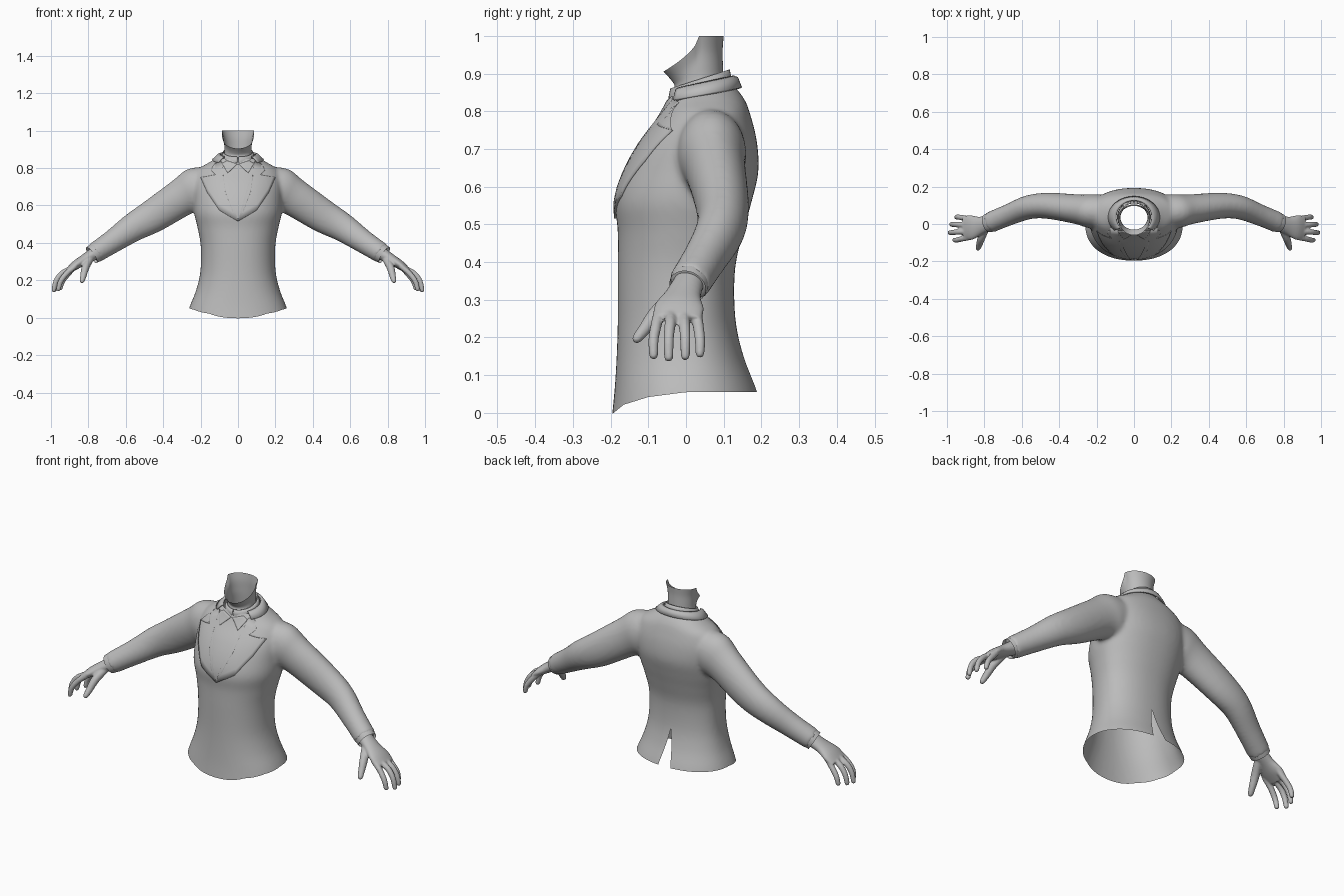
import bpy, bmesh, math
from mathutils import Vector
from mathutils.bvhtree import BVHTree

if "Cube" in bpy.data.objects:
    bpy.data.objects.remove(bpy.data.objects["Cube"])

grey = bpy.data.materials.new("plain grey")
grey.diffuse_color = (0.5, 0.5, 0.5, 1)
grey.use_nodes = True
grey.node_tree.nodes["Principled BSDF"].inputs["Base Color"].default_value = grey.diffuse_color


def finish(name, bm, angle=50, normals=True):
    if normals:
        bmesh.ops.recalc_face_normals(bm, faces=bm.faces)
    me = bpy.data.meshes.new(name)
    bm.to_mesh(me)
    me.materials.append(grey)
    me.shade_smooth()
    me.set_sharp_from_angle(angle=math.radians(angle))
    ob = bpy.data.objects.new(name, me)
    bpy.context.collection.objects.link(ob)
    return ob


def spline(keys, n=4):
    """Catmull-Rom samples through tuples of any length."""
    out = []
    for i in range(len(keys) - 1):
        a, b, c, d = (Vector(keys[min(max(j, 0), len(keys) - 1)]) for j in range(i - 1, i + 3))
        for k in range(n):
            t = k / n
            out.append(0.5 * (2 * b + (c - a) * t + (2 * a - 5 * b + 4 * c - d) * t * t
                              + (3 * b - a - 3 * c + d) * t ** 3))
    return out + [Vector(keys[-1])]


def skin(bm, rings, closed=True, caps=False):
    """Join rows of points with quads."""
    rows = [[bm.verts.new(p) for p in r] for r in rings]
    n = len(rows[0])
    for a, b in zip(rows, rows[1:]):
        for i in range(n if closed else n - 1):
            j = (i + 1) % n
            bm.faces.new((a[i], a[j], b[j], b[i]))
    if caps:
        bm.faces.new(rows[0][::-1])
        bm.faces.new(rows[-1])


def body_ring(key, power=2.2, seg=56):
    """Oval with half-width, front, back and centre depth."""
    z, hw, front, back, cy = key
    ring = []
    for i in range(seg):
        a = 2 * math.pi * i / seg
        c, s = math.cos(a), math.sin(a)
        e = 2 / power
        depth = back - cy if s > 0 else cy - front
        ring.append((hw * math.copysign(abs(c) ** e, c),
                     cy + depth * math.copysign(abs(s) ** e, s), z))
    return ring


def tube(bm, keys, sx, seg=24, caps=True, n=4):
    """Limb along (x, y, z, thickness, depth) keys; sx mirrors it."""
    pts = spline(keys, n)
    rings = []
    for i, p in enumerate(pts):
        t = (Vector(pts[min(i + 1, len(pts) - 1)][:3]) - Vector(pts[max(i - 1, 0)][:3])).normalized()
        side = Vector((0, 1, 0))
        side = (side - t * side.dot(t)).normalized()
        up = t.cross(side)
        ring = []
        for k in range(seg):
            a = 2 * math.pi * k / seg
            q = Vector(p[:3]) + up * (p[3] * math.cos(a)) + side * (p[4] * math.sin(a))
            ring.append((sx * q.x, q.y, q.z))
        rings.append(ring)
    skin(bm, rings, True, caps)


def fuse(bm, voxel, smooth):
    """Merge overlapping closed shells into one smooth skin."""
    ob = finish("temporary", bm)
    m = ob.modifiers.new("fuse", 'REMESH')
    m.mode, m.voxel_size = 'VOXEL', voxel
    m = ob.modifiers.new("soften", 'SMOOTH')
    m.factor, m.iterations = 0.5, smooth
    dg = bpy.context.evaluated_depsgraph_get()
    me = bpy.data.meshes.new_from_object(ob.evaluated_get(dg))
    bpy.data.objects.remove(ob)
    out = bmesh.new()
    out.from_mesh(me)
    return out


def cut(bm, co, no, clear=False):
    bmesh.ops.bisect_plane(bm, geom=bm.verts[:] + bm.edges[:] + bm.faces[:], dist=1e-5,
                           plane_co=co, plane_no=no, clear_outer=clear)


# Jacket body and sleeves
TORSO = [(-.04, .29, -.2, .215, 0), (.055, .26, -.19, .19, 0), (.15, .223, -.184, .153, 0),
         (.25, .201, -.181, .131, 0), (.38, .199, -.181, .13, 0), (.48, .216, -.181, .152, .01),
         (.56, .235, -.187, .174, .02), (.64, .24, -.164, .192, .04), (.72, .24, -.122, .188, .055),
         (.79, .215, -.07, .171, .06), (.83, .155, -.047, .156, .06), (.865, .1, -.032, .13, .05),
         (.9, .075, -.02, .1, .045)]
ARM = [(.12, .065, .72, .09, .085), (.22, .068, .685, .12, .092), (.296, .078, .646, .102, .08),
       (.452, .097, .545, .09, .07), (.56, .09, .483, .077, .064), (.667, .05, .41, .063, .057),
       (.77, .008, .343, .055, .056)]
bm = bmesh.new()
skin(bm, [body_ring(k) for k in spline(TORSO)], True, True)
for sx in (1, -1):
    tube(bm, ARM, sx, 32)
bm = fuse(bm, .01, 6)


# Hem dips toward the front
def dip(y):
    return max(0, -y) * .13 + max(0, -y - .1) * .18 + max(0, -y - .165) * .5


for v in bm.verts:
    v.co.z += dip(v.co.y)
cut(bm, (0, 0, .055), (0, 0, -1), True)
for v in bm.verts:
    v.co.z -= dip(v.co.y)
# Neck opening and back vent
cut(bm, (0, .04, .866), (0, -.25, 1), True)
for sx in (1, -1):
    cut(bm, (0, 0, .24), (sx, 0, .2))
vent = [f for f in bm.faces if f.calc_center_median().y > 0
        and abs(f.calc_center_median().x) < .2 * (.24 - f.calc_center_median().z)]
bmesh.ops.delete(bm, geom=vent, context='FACES')
surface = BVHTree.FromBMesh(bm)
finish("jacket", bm, 60, False)

# Neck, open at the top and cut away below the jaw
NECK = [(.82, .082, -.045, .105, .035), (.88, .073, -.036, .1, .035), (.92, .073, -.03, .098, .035),
        (.96, .076, -.042, .097, .035), (1.0, .086, -.06, .1, .035)]
bm = bmesh.new()
rings = []
for key in spline(NECK):
    ring = []
    for i, (x, y, z) in enumerate(body_ring(key, 2)):
        s = max(0, -math.sin(2 * math.pi * i / 56))
        top = 1 - .095 * s ** .6
        ring.append((x, y, .82 + (z - .82) * (top - .82) / .18))
    rings.append(ring)
skin(bm, rings)
finish("neck", bm)


def band(name, rows, start, end, thick):
    """Collar strip; rows hold (half-width, half-depth, height, slope)."""
    bm = bmesh.new()
    rings = []
    for rx, ry, z, slope in rows:
        ring = []
        for i in range(49):
            a = math.radians(start + (end - start) * i / 48)
            y = ry * math.sin(a)
            ring.append((rx * math.cos(a), .037 + y, z + slope * y))
        rings.append(ring)
    skin(bm, rings, False)
    ob = finish(name, bm)
    m = ob.modifiers.new("thickness", 'SOLIDIFY')
    m.thickness, m.offset = thick, 0


band("shirt_collar", [(.088, .083, .84, .3), (.083, .08, .865, .32), (.078, .076, .885, .33)],
     -88, 268, .006)
band("jacket_collar", [(.094, .088, .872, .22), (.108, .098, .868, .2), (.136, .108, .842, .18)],
     -40, 220, .008)


def plate(name, outline, lift):
    """Thin cloth panels laid on the chest, one per side."""
    for sx, side in ((1, "left"), (-1, "right")):
        bm = bmesh.new()
        bm.faces.new([bm.verts.new((sx * x, -1, z)) for x, z in outline])
        bmesh.ops.triangulate(bm, faces=bm.faces[:])
        for _ in range(3):
            bmesh.ops.subdivide_edges(bm, edges=bm.edges[:], cuts=1, use_grid_fill=True)
        bmesh.ops.triangulate(bm, faces=bm.faces[:])
        for v in bm.verts:
            hit = surface.ray_cast(v.co, Vector((0, 1, 0)))[0]
            v.co.y = (hit.y if hit else 0) - lift
        for f in bm.faces:
            f.normal_update()
            if f.normal.y > 0:
                f.normal_flip()
        ob = finish(side + "_" + name, bm, 50, False)
        m = ob.modifiers.new("thickness", 'SOLIDIFY')
        m.thickness, m.offset = .007, -1


plate("lapel", [(0, .515), (.1, .575), (.165, .67), (.2, .75), (.12, .765), (.145, .79),
                (.125, .825), (.088, .835), (.07, .68), (.032, .575)], .006)
plate("shirt_collar_point", [(.004, .822), (.055, .775), (.085, .825), (.06, .84)], .004)

# Hands with fingers and thumb, plus shirt cuffs
PALM = [(.755, .01, .35, .036, .04), (.82, -.008, .312, .028, .048), (.87, -.018, .28, .024, .066),
        (.91, -.022, .25, .015, .062)]
TIPS = [(.95, .037, .157), (.977, -.002, .151), (.985, -.046, .147), (.96, -.086, .153)]
for sx, side in ((1, "left"), (-1, "right")):
    bm = bmesh.new()
    tube(bm, PALM, sx)
    for i, (x, y, z) in enumerate(TIPS):
        y0 = .026 - .032 * i
        tube(bm, [(.87, y0, .275, .014, .015), (x - .045, y0 * .5 + y * .5, .238, .015, .015),
                  (x - .012, y, .195, .014, .014), (x, y, z, .012, .012),
                  (x + .003, y, z - .01, .006, .006)], sx, 12)
    tube(bm, [(.79, -.02, .315, .02, .02), (.815, -.072, .27, .021, .022),
              (.827, -.11, .222, .017, .017), (.834, -.131, .196, .013, .013),
              (.836, -.138, .188, .006, .006)], sx, 12)
    finish(side + "_hand", fuse(bm, .005, 3), 80, False)
    bm = bmesh.new()
    tube(bm, [(.735, .02, .366, .053, .052), (.765, .01, .346, .052, .052),
              (.783, .004, .334, .05, .05)], sx, 32, False)
    finish(side + "_shirt_cuff", bm)
